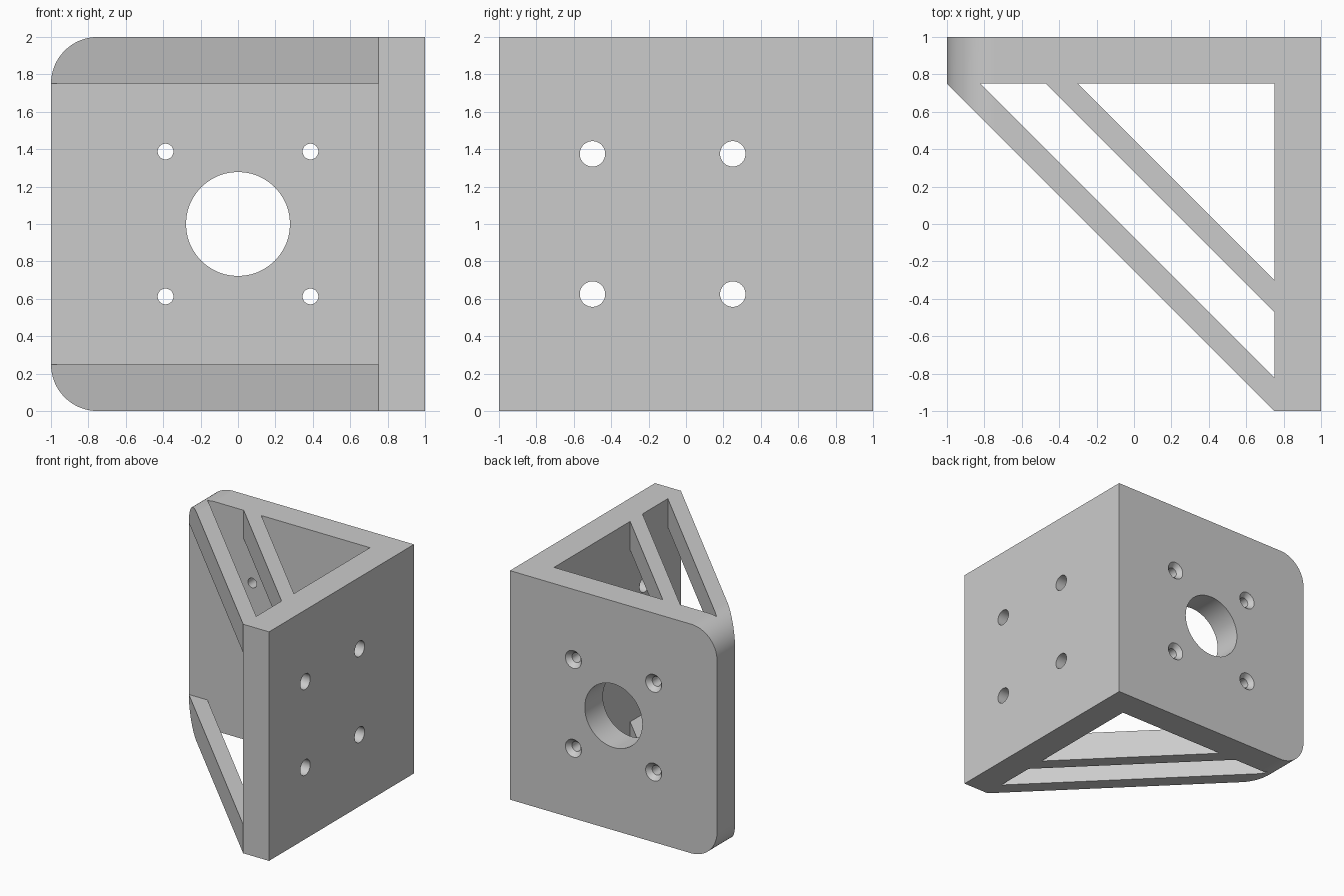
import bpy, bmesh, math
from mathutils import Matrix, Vector

cube = bpy.data.objects.get("Cube")
if cube:
    bpy.data.objects.remove(cube, do_unlink=True)

WALL = 0.25          # plate and brace thickness
INNER = 1 - WALL     # inner face of both plates

grey = bpy.data.materials.new("plain grey")
grey.use_nodes = True
colour = (0.6, 0.6, 0.6, 1)
grey.diffuse_color = colour
grey.node_tree.nodes["Principled BSDF"].inputs["Base Color"].default_value = colour


def finish(bm, name):
    bmesh.ops.recalc_face_normals(bm, faces=bm.faces)
    mesh = bpy.data.meshes.new(name)
    bm.to_mesh(mesh)
    bm.free()
    mesh.materials.append(grey)
    obj = bpy.data.objects.new(name, mesh)
    bpy.context.collection.objects.link(obj)
    return obj


def prism(name, points, low, high, along="z"):
    """Extrude a flat profile along z (x, y points) or y (x, z points)."""
    bm = bmesh.new()
    place = (lambda a, b, t: (a, b, t)) if along == "z" else (lambda a, b, t: (a, t, b))
    face = bm.faces.new([bm.verts.new(place(a, b, low)) for a, b in points])
    new = bmesh.ops.extrude_face_region(bm, geom=[face])["geom"]
    shift = Vector(place(0, 0, high - low))
    bmesh.ops.translate(bm, vec=shift, verts=[v for v in new if isinstance(v, bmesh.types.BMVert)])
    return finish(bm, name)


def bore(name, centre, axis, length, r1, r2=None):
    """Round cutter pointing along x or y."""
    bm = bmesh.new()
    turn = Matrix.Rotation(math.pi / 2, 4, "Y") if axis == "x" else Matrix.Rotation(-math.pi / 2, 4, "X")
    bmesh.ops.create_cone(bm, cap_ends=True, segments=48, radius1=r1, radius2=r2 or r1,
                          depth=length, matrix=Matrix.Translation(centre) @ turn)
    return finish(bm, name)


def combine(obj, cutter, operation="DIFFERENCE"):
    mod = obj.modifiers.new(cutter.name, "BOOLEAN")
    mod.operation, mod.solver, mod.object = operation, "EXACT", cutter
    bpy.context.view_layer.objects.active = obj
    bpy.ops.object.modifier_apply(modifier=mod.name)
    bpy.data.objects.remove(cutter, do_unlink=True)


# Solid wedge: plates along +x and +y, sloped front
bracket = prism("corner_bracket", [(-1, 1), (-1, INNER), (INNER, -1), (1, -1), (1, 1)], 0, 2)

# Open space between the upper and lower braces
combine(bracket, prism("cavity", [(INNER, INNER), (-2, INNER), (INNER, -2)], WALL, 2 - WALL))


# Slots through the braces, bounded by diagonals x + y = constant
def diagonal(s):
    return [(s - INNER, INNER), (INNER, s - INNER)]


combine(bracket, prism("triangle_slot", diagonal(0.45) + [(INNER, INNER)], -1, 3))
combine(bracket, prism("diagonal_slot", diagonal(-0.07) + diagonal(0.28)[::-1], -1, 3))

# Rounded upper and lower corners on the free edge
steps = 24
arc = [(WALL * math.cos(a), WALL * math.sin(a))
       for a in (math.pi / 2 * i / steps for i in range(steps + 1))]
outline = [(-INNER - c, 2 - WALL + s) for c, s in arc] + [(2, 2), (2, 0)]
outline += [(-INNER - c, WALL - s) for c, s in reversed(arc)]
combine(bracket, prism("rounded_outline", outline, -2, 2, "y"), "INTERSECT")

# Large hole and four countersunk screw holes in the back plate
combine(bracket, bore("centre_hole", (0, 0.9, 1), "y", 0.5, 0.278))
for sx in (-1, 1):
    for sz in (-1, 1):
        x, z = sx * 0.3875, 1 + sz * 0.3875
        combine(bracket, bore("screw_hole", (x, 0.9, z), "y", 0.5, 0.042))
        combine(bracket, bore("countersink", (x, 0.99, z), "y", 0.06, 0.042, 0.095))

# Four mounting holes in the side plate
for y in (-0.5, 0.25):
    for sz in (-1, 1):
        combine(bracket, bore("mount_hole", (0.9, y, 1 + sz * 0.375), "x", 0.5, 0.068))

# Smooth curved faces, flat plates
bpy.ops.object.select_all(action="DESELECT")
bracket.select_set(True)
bpy.context.view_layer.objects.active = bracket
bpy.ops.object.shade_smooth_by_angle(angle=math.radians(30))
for p in bracket.data.polygons:
    if max(abs(c) for c in p.normal) > 0.9999:
        p.use_smooth = False
